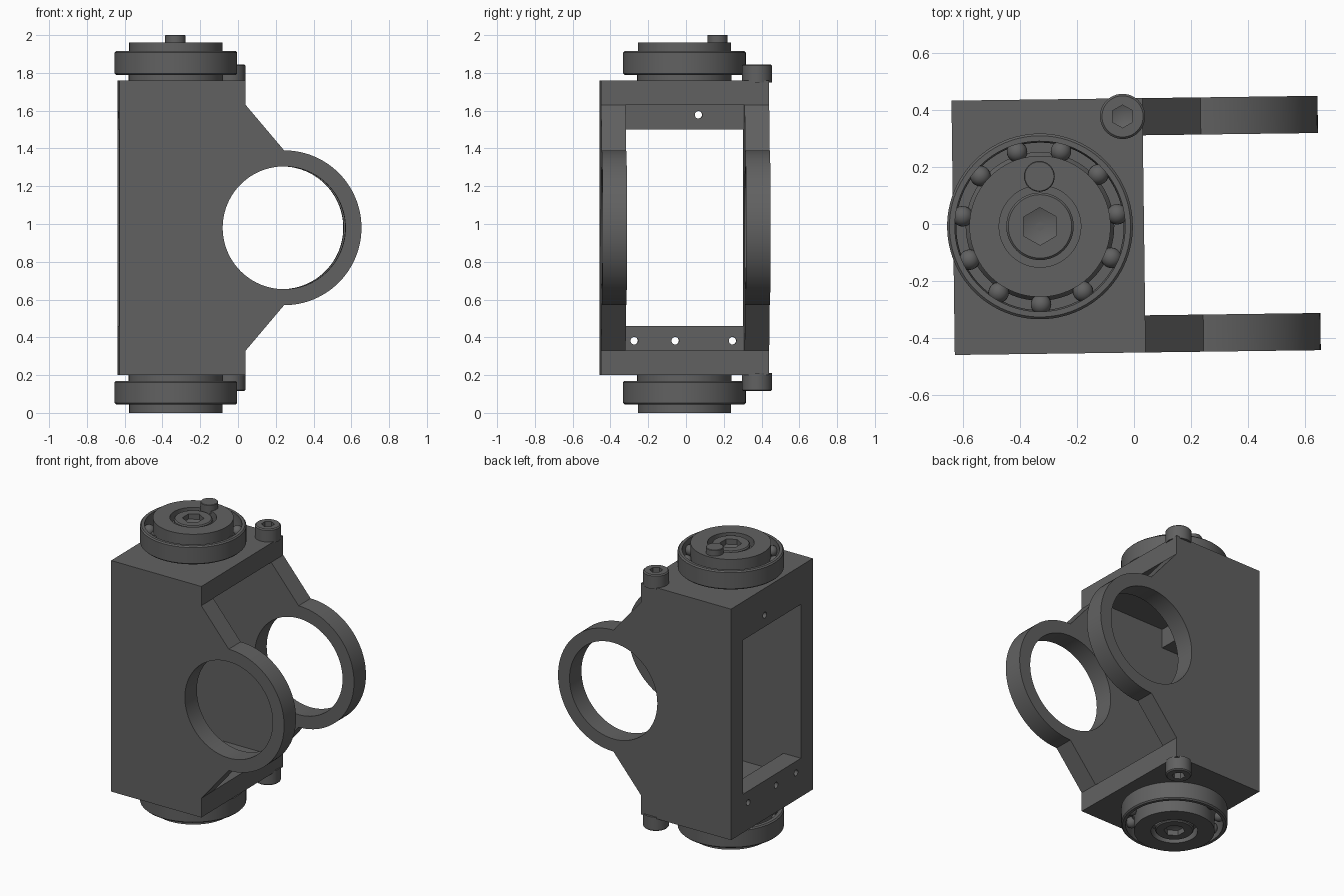
import bpy, bmesh, math
from math import sin, cos, pi

if "Cube" in bpy.data.objects:
    bpy.data.objects.remove(bpy.data.objects["Cube"])

TURN = math.radians(0.75)          # whole model is turned slightly about z
SHIFT = (0.001, -0.005, 0)
AXIS = (-0.33, 0.001)              # bearing axis
TOP, BOTTOM = (lambda z: z), (lambda z: 1.96 - z)   # mirror in height

dark = bpy.data.materials.new("dark_grey")
dark.diffuse_color = (0.12, 0.12, 0.12, 1)
dark.use_nodes = True
dark.node_tree.nodes["Principled BSDF"].inputs["Base Color"].default_value = dark.diffuse_color


def finish(name, bm):
    bmesh.ops.remove_doubles(bm, verts=bm.verts, dist=1e-5)
    bmesh.ops.recalc_face_normals(bm, faces=bm.faces)
    me = bpy.data.meshes.new(name)
    bm.to_mesh(me)
    bm.free()
    me.materials.append(dark)
    ob = bpy.data.objects.new(name, me)
    ob.rotation_euler.z = TURN
    ob.location = SHIFT
    bpy.context.collection.objects.link(ob)
    return ob


def prism(name, pts, y0, y1):
    """Extrude an x-z outline along y."""
    bm = bmesh.new()
    a = [bm.verts.new((x, y0, z)) for x, z in pts]
    b = [bm.verts.new((x, y1, z)) for x, z in pts]
    bm.faces.new(a)
    bm.faces.new(b[::-1])
    for i in range(len(pts)):
        j = (i + 1) % len(pts)
        bm.faces.new((a[i], b[i], b[j], a[j]))
    return finish(name, bm)


def box(name, x0, x1, y0, y1, z0, z1):
    return prism(name, [(x0, z0), (x1, z0), (x1, z1), (x0, z1)], y0, y1)


def lathe(name, profile, centre, segs=64, flip=TOP):
    """Spin an (r, z) profile; closed if it never touches the axis."""
    bm = bmesh.new()
    rings = []
    for r, z in profile:
        rings.append([bm.verts.new((centre[0] + r * cos(pi / 2 + 2 * pi * k / segs),
                                    centre[1] + r * sin(pi / 2 + 2 * pi * k / segs),
                                    flip(z))) for k in range(segs)])
    pairs = list(zip(rings, rings[1:]))
    if profile[0][0] > 0:
        pairs.append((rings[-1], rings[0]))
    for a, b in pairs:
        for k in range(segs):
            n = (k + 1) % segs
            bm.faces.new((a[k], a[n], b[n], b[k]))
    bmesh.ops.dissolve_degenerate(bm, dist=1e-6, edges=bm.edges)
    return finish(name, bm)


def cut(ob, cutter):
    mod = ob.modifiers.new("cut", "BOOLEAN")
    mod.operation, mod.solver, mod.object = "DIFFERENCE", "EXACT", cutter
    bpy.context.view_layer.objects.active = ob
    bpy.ops.object.modifier_apply(modifier=mod.name)
    bpy.data.objects.remove(cutter, do_unlink=True)


def socket_screw(name, centre, r, z0, z1, hex_r, depth, flip):
    c = 0.007
    head = lathe(name, [(0, z0), (r, z0), (r, z1 - c), (r - c, z1), (0, z1)],
                 centre, 48, flip)
    cut(head, lathe("socket_cutter", [(0, z1 - depth - hex_r * 0.4), (hex_r, z1 - depth),
                                      (hex_r, z1 + 0.03), (0, z1 + 0.03)], centre, 6, flip))


# Housing: block with two ring-ended arms
CX, CZ = 0.237, 0.98
arc = [(CX + 0.41 * cos(a), CZ + 0.41 * sin(a))
       for a in [-pi / 2 + pi * k / 48 for k in range(49)]]
housing = prism("housing", [(-0.634, 0.2), (0.034, 0.2), (0.034, 0.33)] + arc +
                [(0.034, 1.63), (0.034, 1.76), (-0.634, 1.76)], -0.445, 0.445)
cut(housing, box("cavity_cutter", -0.504, 1, -0.315, 0.315, 0.33, 1.63))
cut(housing, box("window_cutter", -1, -0.4, -0.315, 0.315, 0.46, 1.50))
cut(housing, prism("arm_hole_cutter",
                   [(CX + 0.325 * cos(2 * pi * k / 96), CZ + 0.325 * sin(2 * pi * k / 96))
                    for k in range(96)], -1, 1))

# Small holes through the back wall
for y, z in [(-0.262, 0.382), (-0.045, 0.382), (0.258, 0.382), (0.078, 1.578)]:
    bm = bmesh.new()
    bmesh.ops.create_cone(bm, cap_ends=True, segments=24, radius1=0.02, radius2=0.02, depth=0.4)
    for v in bm.verts:
        v.co = (v.co.z - 0.58, v.co.x + y, v.co.y + z)
    cut(housing, finish("pin_hole_cutter", bm))

# Ball bearing, hub and screws at both ends
for end, flip in (("top", TOP), ("bottom", BOTTOM)):
    lathe(end + "_bearing_outer_ring",
          [(0.293, 1.79), (0.317, 1.79), (0.325, 1.798), (0.325, 1.907),
           (0.317, 1.915), (0.298, 1.915), (0.298, 1.86), (0.293, 1.84)], AXIS, 96, flip)
    lathe(end + "_hub",
          [(0, 1.76), (0.25, 1.76), (0.25, 1.79), (0.26, 1.79), (0.26, 1.84), (0.247, 1.86),
           (0.247, 1.96), (0.143, 1.96), (0.143, 1.90), (0, 1.90)], AXIS, 96, flip)
    socket_screw(end + "_hub_screw", AXIS, 0.118, 1.89, 1.955, 0.066, 0.035, flip)
    socket_screw(end + "_corner_screw", (-0.036, 0.382), 0.079, 1.75, 1.845, 0.04, 0.04, flip)
    bm = bmesh.new()
    for k in range(11):
        a = -pi / 2 + 2 * pi * k / 11
        ball = bmesh.ops.create_uvsphere(bm, u_segments=20, v_segments=12, radius=0.036)
        bmesh.ops.translate(bm, verts=ball["verts"],
                            vec=(AXIS[0] + 0.273 * cos(a), AXIS[1] + 0.273 * sin(a), flip(1.8525)))
    finish(end + "_bearing_balls", bm)

# Locating pin on the top hub
lathe("locating_pin", [(0, 1.94), (0.054, 1.94), (0.054, 1.997), (0.051, 2.0), (0, 2.0)],
      (AXIS[0], 0.176), 32)

# Smooth round surfaces, keep edges sharp
bpy.ops.object.select_all(action="SELECT")
bpy.context.view_layer.objects.active = housing
bpy.ops.object.shade_smooth_by_angle(angle=math.radians(30))
